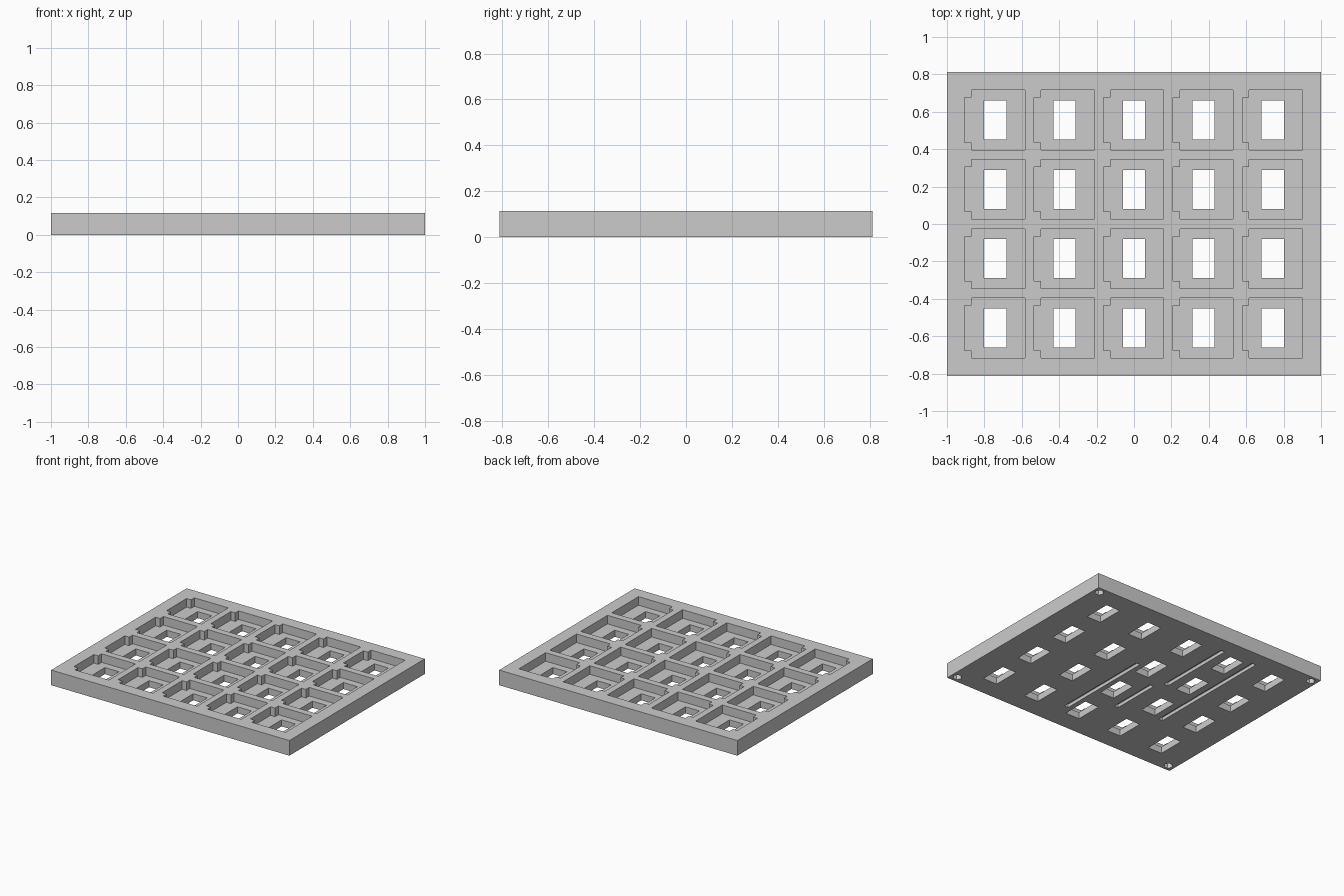
import bpy
import math

if "Cube" in bpy.data.objects:
    bpy.data.objects.remove(bpy.data.objects["Cube"], do_unlink=True)

HALF_X, HALF_Y, HEIGHT = 1.0, 0.812, 0.115
PITCH = 0.371          # spacing of the pockets
FLOOR = 0.05           # thickness left under each pocket

grey = bpy.data.materials.new("plain grey")
grey.use_nodes = True
grey.diffuse_color = (0.6, 0.6, 0.6, 1)
for node in grey.node_tree.nodes:
    if node.type == "BSDF_PRINCIPLED":
        node.inputs["Base Color"].default_value = (0.6, 0.6, 0.6, 1)


def rect(x0, y0, x1, y1):
    return [(x0, y0), (x1, y0), (x1, y1), (x0, y1)]


def prisms(name, profiles, z0, z1):
    """One object holding an upright prism for each counter-clockwise profile."""
    verts, faces = [], []
    for p in profiles:
        s, n = len(verts), len(p)
        verts += [(x, y, z0) for x, y in p] + [(x, y, z1) for x, y in p]
        faces.append([s + i for i in reversed(range(n))])
        faces.append([s + n + i for i in range(n)])
        for i in range(n):
            j = (i + 1) % n
            faces.append([s + i, s + j, s + n + j, s + n + i])
    mesh = bpy.data.meshes.new(name)
    mesh.from_pydata(verts, [], faces)
    mesh.materials.append(grey)
    obj = bpy.data.objects.new(name, mesh)
    bpy.context.collection.objects.link(obj)
    return obj


def carve(target, name, profiles, z0, z1):
    """Cut prisms out of the target, then discard the cutter."""
    cutter = prisms(name, profiles, z0, z1)
    cutter.hide_render = True
    mod = target.modifiers.new(name, "BOOLEAN")
    mod.operation = "DIFFERENCE"
    mod.solver = "EXACT"
    mod.object = cutter
    bpy.context.view_layer.objects.active = target
    bpy.ops.object.modifier_apply(modifier=name)
    bpy.data.objects.remove(cutter, do_unlink=True)


def at_each(profile, centres):
    return [[(x + cx, y + cy) for x, y in profile] for cx, cy in centres]


plate = prisms("switch_plate", [rect(-HALF_X, -HALF_Y, HALF_X, HALF_Y)], 0, HEIGHT)

# Grid of five columns and four rows
centres = [((c - 2) * PITCH, (r - 1.5) * PITCH) for c in range(5) for r in range(4)]

# Pockets with stepped corners on one side
pocket = [(-0.126, -0.16), (0.159, -0.16), (0.159, 0.16), (-0.126, 0.16),
          (-0.126, 0.12), (-0.163, 0.12), (-0.163, -0.12), (-0.126, -0.12)]
carve(plate, "pocket_cutter", at_each(pocket, centres), FLOOR, HEIGHT + 0.1)

# Rectangular openings through the pocket floors
opening = rect(-0.059, -0.104, 0.059, 0.104)
carve(plate, "opening_cutter", at_each(opening, centres), -0.1, FLOOR + 0.02)

# Wire grooves on the underside: x centre, y start, y end
grooves = [(0.115, -0.59, 0.18), (-0.15, -0.37, 0.01),
           (-0.22, 0.08, 0.69), (-0.5, -0.31, 0.69)]
carve(plate, "groove_cutter",
      [rect(x - 0.017, a, x + 0.017, b) for x, a, b in grooves], -0.1, 0.025)

# Small hexagonal sockets under the corners
socket = [(0.033 * math.cos(i * math.pi / 3), 0.033 * math.sin(i * math.pi / 3))
          for i in range(6)]
corners = [(sx * (HALF_X - 0.05), sy * (HALF_Y - 0.05)) for sx in (-1, 1) for sy in (-1, 1)]
carve(plate, "socket_cutter", at_each(socket, corners), -0.1, 0.04)
